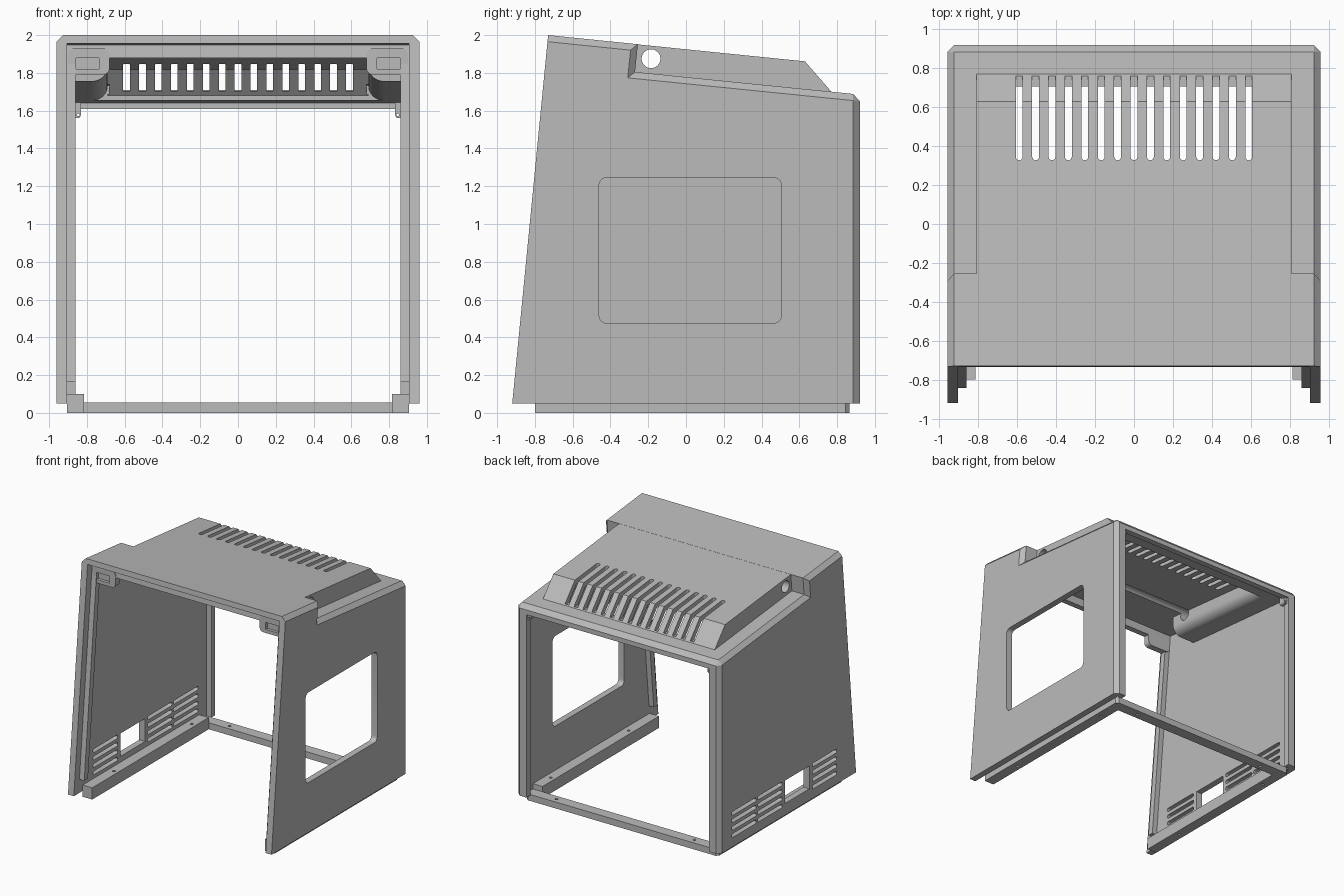
import bpy, bmesh, math
from mathutils import Vector

old = bpy.data.objects.get("Cube")
if old:
    bpy.data.objects.remove(old, do_unlink=True)

grey = bpy.data.materials.new("light_grey")
grey.use_nodes = True
grey.diffuse_color = (0.5, 0.5, 0.5, 1)
grey.node_tree.nodes["Principled BSDF"].inputs["Base Color"].default_value = (0.5, 0.5, 0.5, 1)


def add_prism(bm, pts, axis, a, b, rise=0.0):
    """Extrude a 2D outline along an axis; rise lifts the far end."""
    place = {"x": lambda p, d: (d, *p), "y": lambda p, d: (p[0], d, p[1]),
             "z": lambda p, d: (*p, d)}[axis]
    lo = [bm.verts.new(place(p, a)) for p in pts]
    hi = [bm.verts.new(Vector(place(p, b)) + Vector((0, 0, rise))) for p in pts]
    n = len(pts)
    bm.faces.new(lo)
    bm.faces.new(hi[::-1])
    for i in range(n):
        j = (i + 1) % n
        bm.faces.new((lo[j], lo[i], hi[i], hi[j]))
    return lo, hi


def make(name, bm):
    bmesh.ops.recalc_face_normals(bm, faces=bm.faces)
    me = bpy.data.meshes.new(name)
    bm.to_mesh(me)
    bm.free()
    me.materials.append(grey)
    ob = bpy.data.objects.new(name, me)
    bpy.context.collection.objects.link(ob)
    return ob


def prisms(name, *specs):
    bm = bmesh.new()
    for s in specs:
        add_prism(bm, *s)
    return make(name, bm)


def rect(u0, u1, v0, v1):
    return [(u0, v0), (u1, v0), (u1, v1), (u0, v1)]


def rounded(u0, u1, v0, v1, r, steps=6):
    out = []
    corners = ((u1 - r, v1 - r), (u0 + r, v1 - r), (u0 + r, v0 + r), (u1 - r, v0 + r))
    for k, (cu, cv) in enumerate(corners):
        for i in range(steps + 1):
            t = math.pi / 2 * (k + i / steps)
            p = (cu + r * math.cos(t), cv + r * math.sin(t))
            if not out or math.dist(p, out[-1]) > 1e-4:
                out.append(p)
    if math.dist(out[0], out[-1]) < 1e-4:
        out.pop()
    return out


def circle(u, v, r, n=24):
    return [(u + r * math.cos(math.tau * i / n), v + r * math.sin(math.tau * i / n)) for i in range(n)]


def boolean(ob, tool, op="DIFFERENCE"):
    mod = ob.modifiers.new("cut", "BOOLEAN")
    mod.operation, mod.object, mod.solver = op, tool, "EXACT"
    bpy.context.view_layer.update()
    me = bpy.data.meshes.new_from_object(ob.evaluated_get(bpy.context.evaluated_depsgraph_get()))
    ob.modifiers.clear()
    ob.data = me
    bpy.data.objects.remove(tool, do_unlink=True)


def roof(y):
    return 2.0 - 0.1015 * (y + 0.73)


def front(z):
    return -0.92 + 0.0974 * (z - 0.05)


# Outer body with stepped shoulders, chamfered along its side and back edges
bm = bmesh.new()
body = [(-0.92, 0.05), (-0.73, 2.0), (-0.255, roof(-0.255)), (-0.27, 1.805), (0.92, 1.685), (0.92, 0.05)]
lo, hi = add_prism(bm, body, "x", -0.96, 0.96)
edges = [bm.edges.get((loop[i], loop[i + 1])) for loop in (lo, hi) for i in range(1, 5)]
edges.append(bm.edges.get((lo[4], hi[4])))
bmesh.ops.recalc_face_normals(bm, faces=bm.faces)
bmesh.ops.bevel(bm, geom=edges, offset=0.035, segments=1, affect="EDGES")
shell = make("housing_shell", bm)

# Raised centre of the roof
hump = [(-0.28, roof(-0.28) - 0.001), (0.63, 1.861), (0.77, 1.70), (0.77, 1.66), (-0.28, 1.72)]
boolean(shell, prisms("hump", (hump, "x", -0.81, 0.81)), "UNION")

# Hollow interior, open at the front and bottom
cavity = [(-1.2, -0.1), (-1.2, roof(-1.2) - 0.045), (-0.33, roof(-0.33) - 0.045),
          (-0.33, 1.755), (0.87, 1.64), (0.87, -0.1)]
boolean(shell, prisms("cavity", (cavity, "x", -0.905, 0.905)))
attic = [(-0.4, 1.6), (-0.4, roof(-0.4) - 0.0455), (0.61, 1.818), (0.725, 1.68), (0.725, 1.6)]
boolean(shell, prisms("attic", (attic, "x", -0.69, 0.69)))

# Rounded inner edges between the attic and the shoulders
R = 0.08
for s in (-1, 1):
    arc = [(s * (0.69 + R - R * math.cos(t)), 1.757 + R - R * math.sin(t))
           for t in [math.pi / 2 * i / 8 for i in range(9)]]
    outline = [(s * 0.68, 1.757 + R)] + arc + [(s * (0.69 + R), 1.74), (s * 0.68, 1.74)]
    boolean(shell, prisms("rounding", (outline, "y", -0.35, 0.72, -0.1025)))

# Back opening
boolean(shell, prisms("back_opening", (rect(-0.86, 0.86, -0.1, 1.61), "y", 0.8, 1.1)))

# Roof louvres
slots = []
for i in range(15):
    x = (i - 7) * 0.0843
    cap = [(x - 0.0175 * math.cos(t), 0.345 - 0.0175 * math.sin(t))
           for t in [math.pi * k / 8 for k in range(9)]]
    slots.append((cap + [(x + 0.0175, 0.762), (x - 0.0175, 0.762)], "z", 1.703, 2.1))
boolean(shell, prisms("louvres", *slots))

# Cable hole through the hump, and the window in the left wall
boolean(shell, prisms("cable_hole", (circle(-0.185, 1.875, 0.05), "x", -0.9, 0.9)))
boolean(shell, prisms("window", (rounded(-0.46, 0.505, 0.475, 1.245, 0.04), "x", 0.85, 1.1)))

# Vents and socket opening in the right wall
vents = [(rect(-0.29, 0.04, 0.15, 0.345), "x", -1.1, -0.85)]
for y in (-0.66, 0.075, 0.425):
    for row in range(4):
        z = 0.145 + row * 0.063
        vents.append((rounded(y, y + 0.33, z - 0.016, z + 0.016, 0.015, 4), "x", -1.1, -0.85))
boolean(shell, prisms("vents", *vents))

# Front stop frame set back from the edge, with rounded latch tabs
def slanted(z0, z1, near, far):
    return [(front(z0) + near, z0), (front(z1) + near, z1), (front(z1) + far, z1), (front(z0) + far, z0)]


prisms("front_stop_top", (slanted(1.88, 1.95, 0.065, 0.115), "x", -0.86, 0.86))
for s, side in ((1, "left"), (-1, "right")):
    prisms("front_stop_" + side, (slanted(0.165, 1.95, 0.065, 0.115), "x", s * 0.86, s * 0.908))
    tab = prisms("latch_tab_" + side,
                 ([(s * u, v) for u, v in rounded(0.68, 0.9, 1.79, 1.93, 0.035)], "y", -0.68, -0.625))
    boolean(tab, prisms("pocket", (rect(*sorted((s * 0.735, s * 0.857)), 1.82, 1.88), "y", -0.8, -0.655)))
    # Screw lugs in the upper back corners
    lug = prisms("screw_lug_" + side,
                 ([(s * u, v) for u, v in rounded(0.832, 0.88, 1.56, 1.66, 0.018)], "y", 0.84, 0.9))
    boolean(lug, prisms("screw_hole", (circle(s * 0.845, 1.578, 0.007, 12), "y", 0.8, 1)))
    # Side base rails
    rail = prisms("base_rail_" + side, (rect(*sorted((s * 0.815, s * 0.906)), 0, 0.1), "y", -0.8, 0.77))
    boolean(rail, prisms("rail_holes", *[(circle(s * 0.855, y, 0.012, 12), "z", -0.1, 0.2)
                                         for y in (-0.45, 0.6)]))

# Back base rail
c = 0.02
plan = [(-0.906, 0.77), (0.906, 0.77), (0.906, 0.865 - c), (0.906 - c, 0.865), (c - 0.906, 0.865), (-0.906, 0.865 - c)]
rail = prisms("base_rail_back", (plan, "z", 0, 0.055))
boolean(rail, prisms("rail_holes", *[(circle(x, 0.815, 0.012, 12), "z", -0.1, 0.2) for x in (-0.65, 0.65)]))

# Smooth the rounded parts and keep the edges sharp
for ob in bpy.context.scene.objects:
    if ob.type == "MESH":
        ob.select_set(True)
        bpy.context.view_layer.objects.active = ob
bpy.ops.object.shade_smooth_by_angle(angle=math.radians(30))
